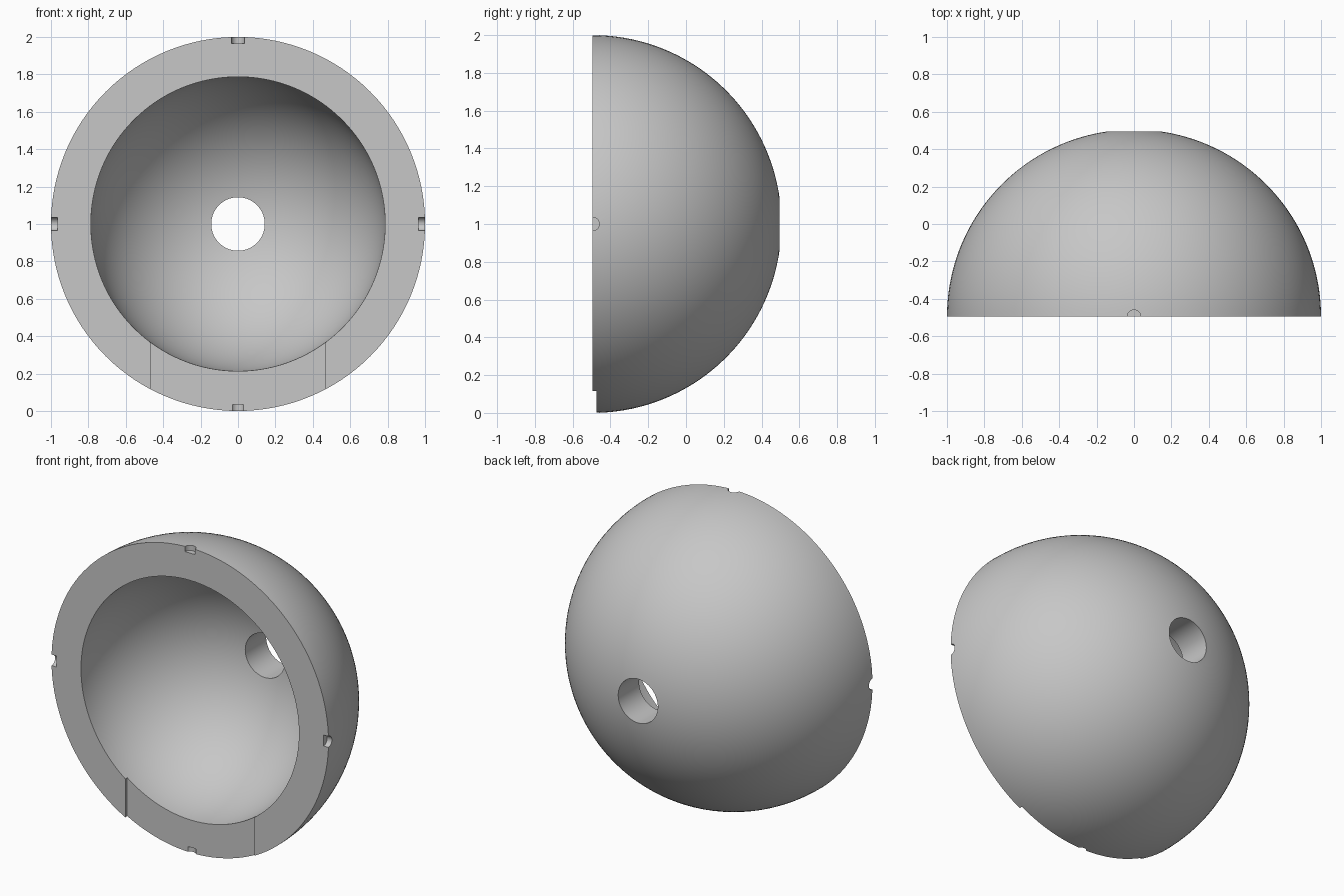
import bpy
import bmesh
from math import asin, cos, sin, pi, radians
from mathutils import Matrix, Vector

cube = bpy.data.objects.get("Cube")
if cube:
    bpy.data.objects.remove(cube, do_unlink=True)

OUTER, INNER, HOLE = 1.0, 0.787, 0.143
RIM_Y, MID_Z = -0.495, 1.0
SEGMENTS, ARC_STEPS = 128, 40

grey = bpy.data.materials.new("light grey")
grey.use_nodes = True
grey.diffuse_color = (0.57, 0.57, 0.57, 1)
grey.node_tree.nodes["Principled BSDF"].inputs["Base Color"].default_value = grey.diffuse_color


def make_object(name, bm):
    bmesh.ops.recalc_face_normals(bm, faces=bm.faces)
    mesh = bpy.data.meshes.new(name)
    bm.to_mesh(mesh)
    bm.free()
    mesh.materials.append(grey)
    obj = bpy.data.objects.new(name, mesh)
    bpy.context.collection.objects.link(obj)
    return obj


def arc(radius):
    """Profile from the rim up to the edge of the round hole."""
    end = pi / 2 - asin(HOLE / radius)
    return [(radius * cos(end * i / ARC_STEPS), radius * sin(end * i / ARC_STEPS))
            for i in range(ARC_STEPS + 1)]


# Thick half shell with a round hole through its back, lathed about the y axis
bm = bmesh.new()
profile = arc(OUTER) + arc(INNER)[::-1]
verts = [bm.verts.new((r, RIM_Y + y, MID_Z)) for r, y in profile]
edges = [bm.edges.new((a, b)) for a, b in zip(verts, verts[1:] + verts[:1])]
bmesh.ops.spin(bm, geom=verts + edges, cent=(0, 0, MID_Z), axis=(0, 1, 0),
               angle=2 * pi, steps=SEGMENTS, use_merge=True)
bmesh.ops.remove_doubles(bm, verts=bm.verts, dist=0.0001)
shell = make_object("half_shell", bm)

# Cutter for the shallow step across the bottom of the rim
bm = bmesh.new()
bmesh.ops.create_cube(bm, size=1, matrix=Matrix.Translation((0, RIM_Y - 0.08, 0.25))
                      @ Matrix.Diagonal((0.934, 0.2, 0.9, 1)))
cutters = [make_object("rim_step_cutter", bm)]

# Cutters for the four half round peg notches
for i in range(4):
    turn = Matrix.Rotation(i * pi / 2, 4, 'Y')
    place = Matrix.Translation((0, RIM_Y, MID_Z)) @ turn @ Matrix.Translation((0, 0, 1.015))
    bm = bmesh.new()
    bmesh.ops.create_cone(bm, cap_ends=True, segments=32, radius1=0.036, radius2=0.036,
                          depth=0.1, matrix=place)
    cutters.append(make_object("peg_notch_cutter", bm))

# Carve the rim, then discard the cutters
for cutter in cutters:
    cut = shell.modifiers.new(cutter.name, 'BOOLEAN')
    cut.operation = 'DIFFERENCE'
    cut.solver = 'EXACT'
    cut.object = cutter
    cutter.hide_render = True
bpy.ops.object.select_all(action='DESELECT')
shell.select_set(True)
bpy.context.view_layer.objects.active = shell
for cut in list(shell.modifiers):
    bpy.ops.object.modifier_apply(modifier=cut.name)
for cutter in cutters:
    bpy.data.objects.remove(cutter, do_unlink=True)

bpy.ops.object.shade_smooth_by_angle(angle=radians(30))
